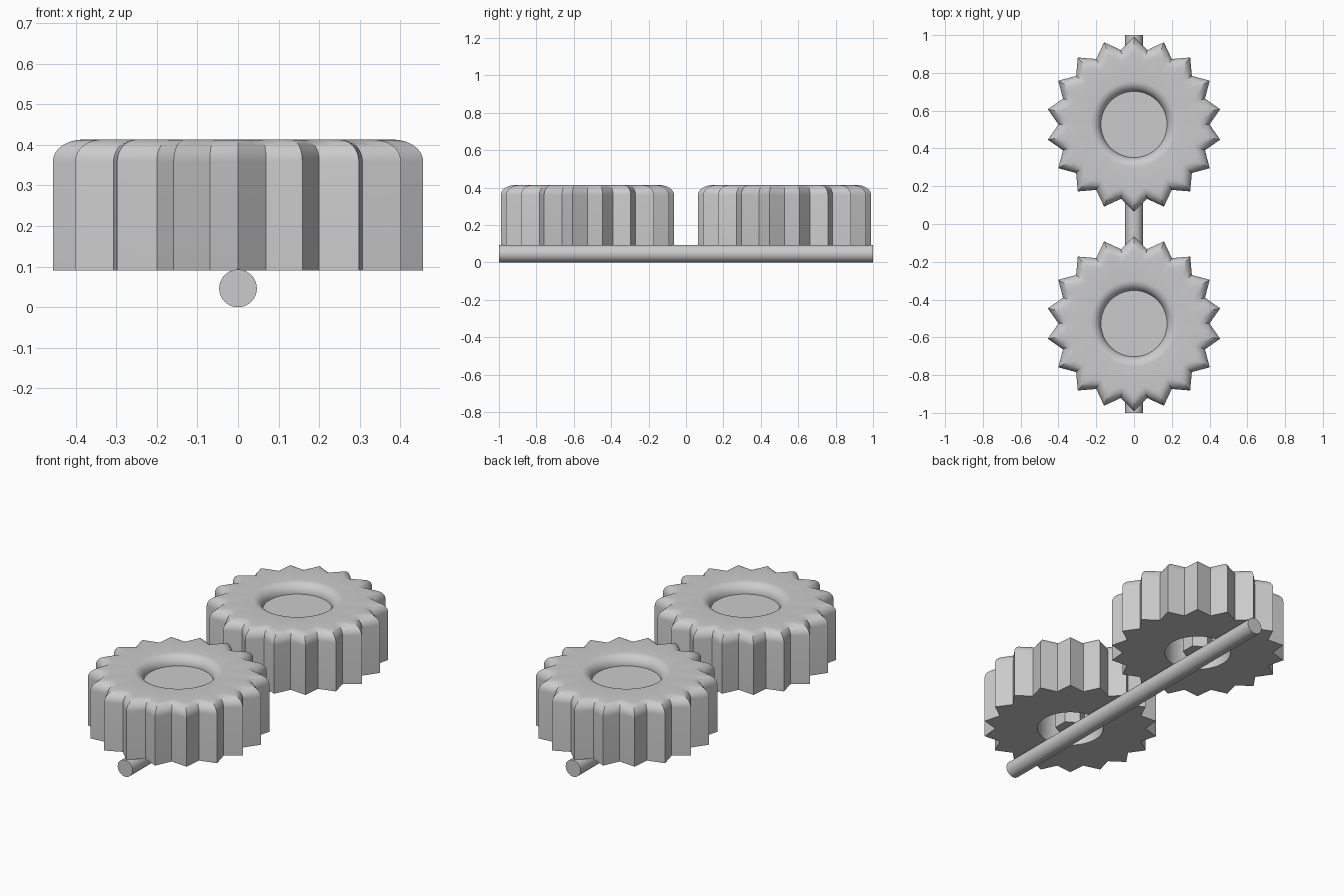
import bpy, bmesh, math
from mathutils import Vector

cube = bpy.data.objects.get("Cube")
if cube:
    bpy.data.objects.remove(cube, do_unlink=True)

grey = bpy.data.materials.new("plain grey")
grey.use_nodes = True
colour = (0.6, 0.6, 0.6, 1)
grey.diffuse_color = colour
grey.node_tree.nodes["Principled BSDF"].inputs["Base Color"].default_value = colour

TEETH, TIP, VALLEY, HOLE = 18, 0.463, 0.40, 0.175
BOTTOM, TOP, ROUND, STEPS = 0.09, 0.413, 0.054, 8
GEAR_Y = 0.527


def finish(obj, name):
    obj.name = name
    obj.data.materials.clear()
    obj.data.materials.append(grey)
    bpy.ops.object.select_all(action='DESELECT')
    obj.select_set(True)
    bpy.context.view_layer.objects.active = obj
    bpy.ops.object.shade_smooth_by_angle(angle=math.radians(35))


def polar(r, a, z):
    return Vector((r * math.sin(a), r * math.cos(a), z))


def star_ring(inset, z):
    """Toothed outline moved inward evenly, with a midpoint on each flank."""
    half = math.pi / TEETH
    tip_angle = math.atan2(VALLEY * math.sin(half), TIP - VALLEY * math.cos(half))
    tip = TIP - inset / math.sin(tip_angle)
    valley = VALLEY - inset / math.sin(tip_angle + half)
    corners = [polar(valley if i % 2 else tip, i * half, z) for i in range(2 * TEETH)]
    ring = []
    for i, c in enumerate(corners):
        ring += [c, (c + corners[(i + 1) % len(corners)]) / 2]
    return ring


def hole_ring(r, z):
    n = 4 * TEETH
    return [polar(r, i * math.tau / n, z) for i in range(n)]


def cylinder(name, radius, z0, z1, y, sides):
    bpy.ops.mesh.primitive_cylinder_add(vertices=sides, radius=radius, depth=z1 - z0,
                                        location=(0, y, (z0 + z1) / 2))
    finish(bpy.context.object, name)


def gear(name, y):
    # Closed cross-section: rounded outer rim, then rounded hole lip
    arc = [(ROUND * (1 - math.cos(t)), TOP - ROUND * (1 - math.sin(t)))
           for t in (i * math.pi / 2 / STEPS for i in range(STEPS + 1))]
    rings = [star_ring(0, BOTTOM)] + [star_ring(d, z) for d, z in arc]
    rings += [hole_ring(HOLE + d, z) for d, z in reversed(arc)]
    rings.append(hole_ring(HOLE, BOTTOM))
    bm = bmesh.new()
    loops = [[bm.verts.new(p) for p in ring] for ring in rings]
    n = len(loops[0])
    for k, a in enumerate(loops):
        b = loops[(k + 1) % len(loops)]
        for i in range(n):
            j = (i + 1) % n
            bm.faces.new((a[i], a[j], b[j], b[i]))
    bmesh.ops.recalc_face_normals(bm, faces=bm.faces)
    mesh = bpy.data.meshes.new(name)
    bm.to_mesh(mesh)
    bm.free()
    obj = bpy.data.objects.new(name, mesh)
    obj.location.y = y
    bpy.context.collection.objects.link(obj)
    finish(obj, name)


for side, y in (("front", -GEAR_Y), ("back", GEAR_Y)):
    gear(side + "_gear", y)
    # Cap inside the hole and the post beneath it
    cylinder(side + "_cap", HOLE, TOP - ROUND - 0.02, TOP - ROUND, y, 4 * TEETH)
    cylinder(side + "_post", 0.08, BOTTOM, TOP - ROUND - 0.01, y, 6)

# Rod joining the two gears
bpy.ops.mesh.primitive_cylinder_add(vertices=32, radius=0.0465, depth=2,
                                    location=(0, 0, 0.0465),
                                    rotation=(math.pi / 2, 0, 0))
finish(bpy.context.object, "connecting_rod")
